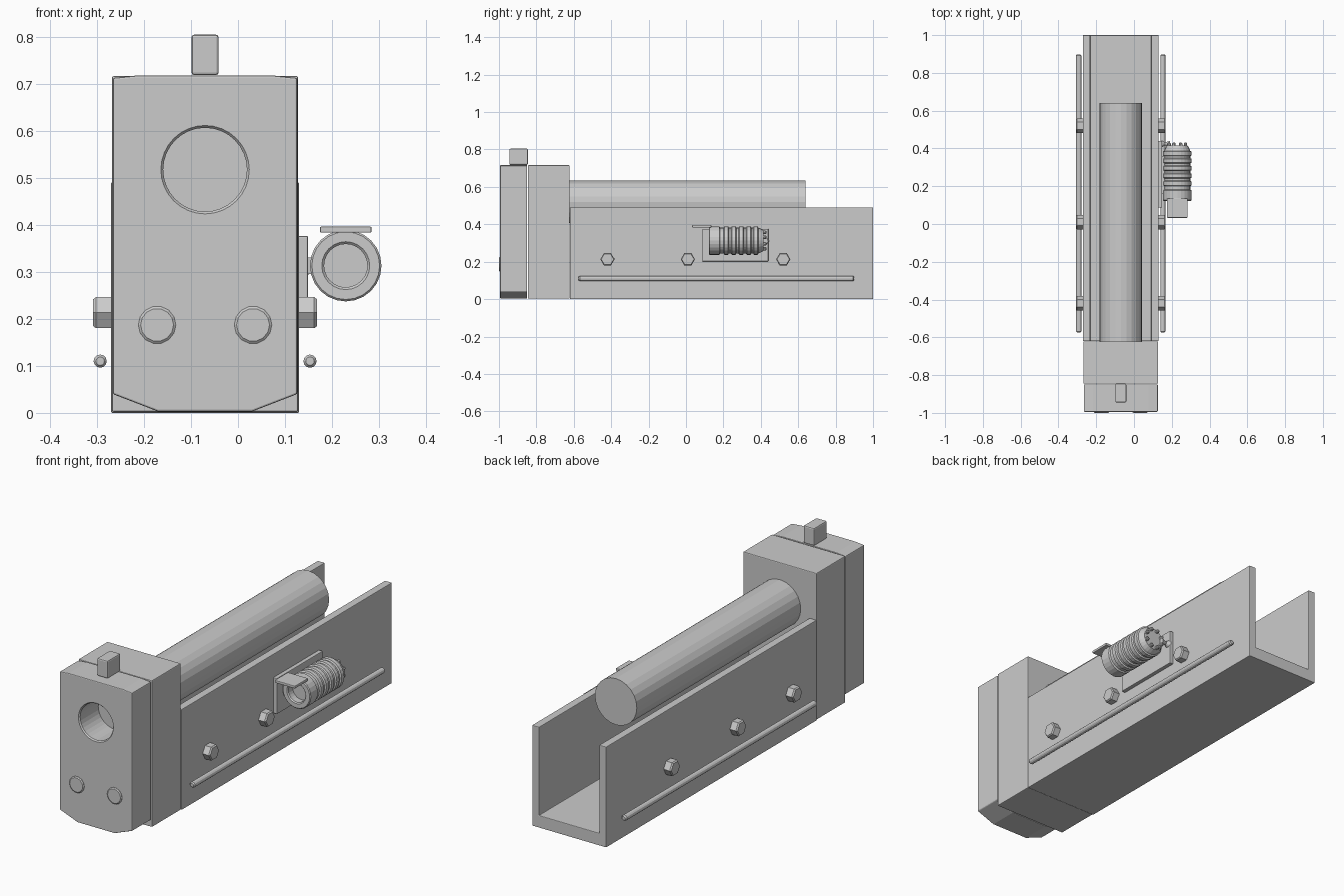
import bpy, bmesh, math
from mathutils import Matrix, Vector

if "Cube" in bpy.data.objects:
    bpy.data.objects.remove(bpy.data.objects["Cube"])

CX = -0.07  # centre line of the main body


def finish(name, bm, bevel=0.0, smooth=False):
    bmesh.ops.recalc_face_normals(bm, faces=bm.faces)
    me = bpy.data.meshes.new(name)
    bm.to_mesh(me)
    bm.free()
    ob = bpy.data.objects.new(name, me)
    bpy.context.collection.objects.link(ob)
    if smooth:
        for p in me.polygons:
            p.use_smooth = True
        me.set_sharp_from_angle(angle=math.radians(35))
    if bevel:
        m = ob.modifiers.new("bevel", 'BEVEL')
        m.width, m.segments, m.limit_method = bevel, 2, 'ANGLE'
    return ob


def extrude_y(name, profile, y0, y1, bevel=0.0):
    """Prism with an (x, z) profile running along y."""
    bm = bmesh.new()
    f = bm.faces.new([bm.verts.new((x, y0, z)) for x, z in profile])
    r = bmesh.ops.extrude_face_region(bm, geom=[f])
    vs = [v for v in r['geom'] if isinstance(v, bmesh.types.BMVert)]
    bmesh.ops.translate(bm, verts=vs, vec=(0, y1 - y0, 0))
    return finish(name, bm, bevel)


def box(name, x0, x1, y0, y1, z0, z1, bevel=0.0):
    return extrude_y(name, [(x0, z0), (x1, z0), (x1, z1), (x0, z1)], y0, y1, bevel)


def lathe(name, profile, origin, n=24, axis='Y', smooth=False, phase=0.0):
    """Revolve (radius, offset) points about an axis; radius 0 closes an end."""
    bm = bmesh.new()
    rings = []
    for r, h in profile:
        count = 1 if r == 0 else n
        ring = []
        for i in range(count):
            a = phase + 2 * math.pi * i / n
            u, w = r * math.cos(a), r * math.sin(a)
            p = Vector((u, h, w) if axis == 'Y' else (h, u, w))
            ring.append(bm.verts.new(p + Vector(origin)))
        rings.append(ring)
    for a, b in zip(rings, rings[1:]):
        for i in range(n):
            q = [a[i % len(a)], a[(i + 1) % len(a)], b[(i + 1) % len(b)], b[i % len(b)]]
            bm.faces.new(list(dict.fromkeys(q)))
    return finish(name, bm, 0, smooth)


# U-shaped channel
xl, xr, t = CX - 0.2, CX + 0.2, 0.038
extrude_y("channel", [(xl, 0), (xr, 0), (xr, 0.49), (xr - t, 0.49), (xr - t, 0.06),
                      (xl + t, 0.06), (xl + t, 0.49), (xl, 0.49)], -0.62, 1.0, 0.003)

# Rear block
box("rear_block", xl + 0.002, xr - 0.002, -0.845, -0.622, 0.002, 0.716, 0.004)

# Front block with chamfered lower corners and a bore
h = 0.196
front = extrude_y("front_block", [(CX - 0.1, 0.003), (CX + 0.1, 0.003), (CX + h, 0.04),
                                  (CX + h, 0.712), (CX + h - 0.05, 0.717),
                                  (CX - h + 0.05, 0.717), (CX - h, 0.712),
                                  (CX - h, 0.04)], -0.994, -0.849, 0.004)
cutter = lathe("bore_cutter", [(0, -0.02), (0.097, -0.02), (0.094, 0.0), (0.089, 0.006),
                               (0.089, 0.2), (0, 0.2)], (CX, -0.994, 0.517), 32)
cutter.hide_render = True
cutter.hide_set(True)
m = front.modifiers.new("bore", 'BOOLEAN')
m.operation, m.object, m.solver = 'DIFFERENCE', cutter, 'EXACT'

# Top sight and front buttons
box("top_sight", CX - 0.029, CX + 0.029, -0.945, -0.845, 0.718, 0.804, 0.006)
for s in (-1, 1):
    lathe("front_button", [(0, 0), (0.035, 0), (0.040, 0.004), (0.040, 0.03), (0, 0.03)],
          (CX + 0.102 * s, -1.0, 0.187), 14)

# Barrel
lathe("barrel", [(0, 0), (0.113, 0), (0.113, 1.265), (0, 1.265)], (CX, -0.625, 0.52), 24)

# Side bolts and rails, mirrored about the centre line
for s in (-1, 1):
    for y in (-0.42, 0.01, 0.52):
        lathe("side_bolt", [(0, 0.19 * s), (0.038, 0.19 * s), (0.038, 0.232 * s),
                            (0.033, 0.238 * s), (0, 0.238 * s)], (CX, y, 0.213), 6, 'X')
    lathe("side_rail", [(0, 0), (0.009, 0), (0.014, 0.006), (0.014, 1.466), (0.009, 1.472), (0, 1.472)],
          (CX + 0.223 * s, -0.574, 0.11), 12)

# Scope mount plate on the right side
box("scope_plate", 0.125, 0.149, 0.087, 0.44, 0.202, 0.376, 0.003)

# Ribbed scope drum with a recessed front
SX, SZ = 0.229, 0.313
prof = [(0, 0.16), (0.046, 0.16), (0.046, 0.127), (0.051, 0.122), (0.072, 0.122),
        (0.076, 0.126), (0.076, 0.178), (0.069, 0.182)]
for y in (0.215, 0.255, 0.295, 0.335, 0.373):
    prof += [(0.069, y - 0.014), (0.076, y - 0.01), (0.076, y + 0.01), (0.069, y + 0.014)]
prof += [(0.066, 0.395), (0.055, 0.415), (0, 0.415)]
lathe("scope_drum", prof, (SX, 0, SZ), 24)

# Studs on the drum's back end
for i in range(8):
    a = 2 * math.pi * (i + 0.5) / 8
    lathe("scope_stud", [(0, 0.40), (0.009, 0.40), (0.009, 0.426), (0.005, 0.431), (0, 0.431)],
          (SX + 0.047 * math.cos(a), 0, SZ + 0.047 * math.sin(a)), 8)

# Shade tab over the drum, pivot and arm to the plate
box("scope_shade", SX - 0.055, SX + 0.055, 0.033, 0.135, 0.383, 0.396, 0.003)
box("scope_arm", 0.14, 0.18, 0.16, 0.36, 0.295, 0.33)
lathe("scope_pivot", [(0, 0), (0.02, 0), (0.008, 0.018), (0.016, 0.045), (0, 0.045)],
      (0.145, 0.424, 0.31), 10, 'X')
